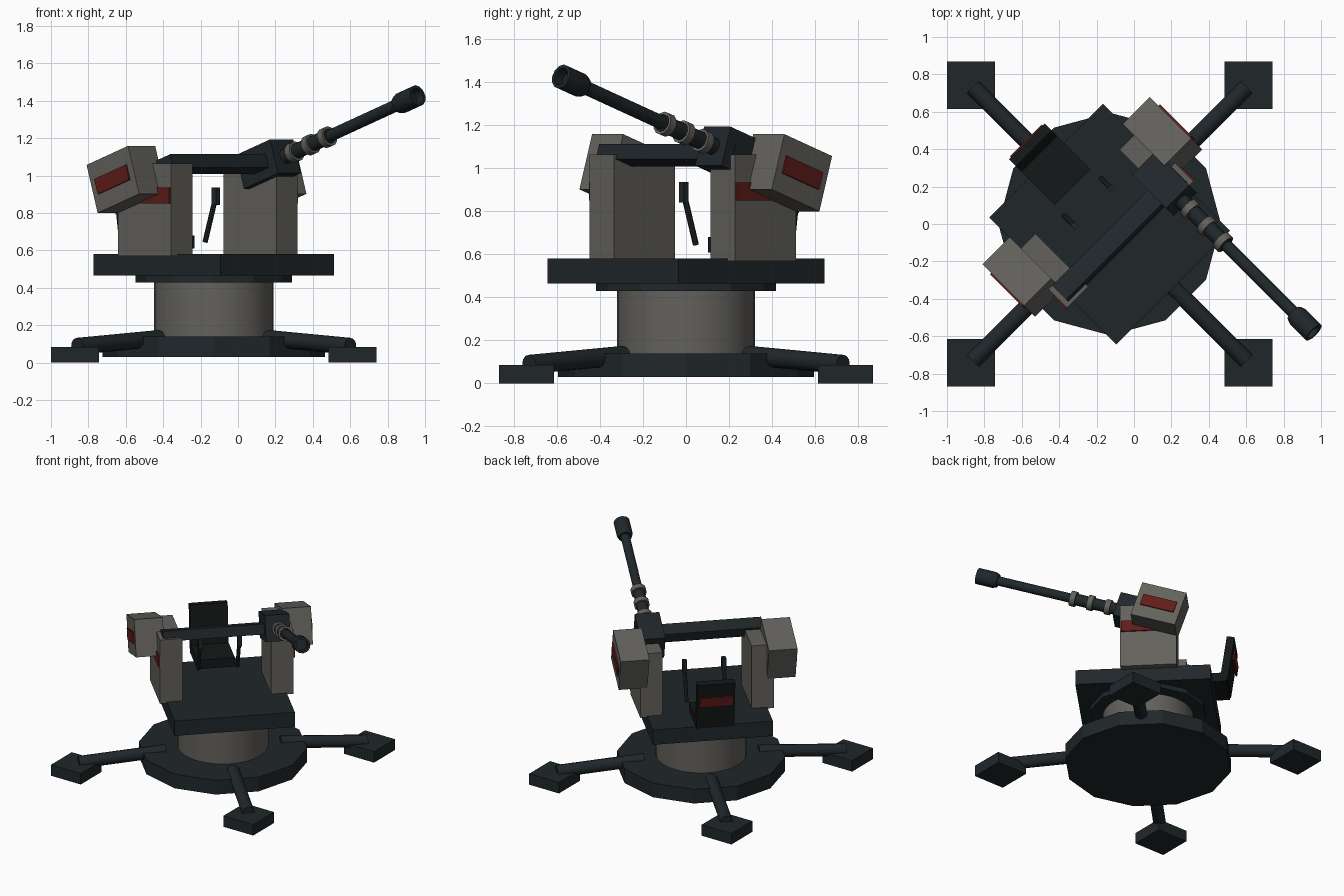
import bpy, bmesh, math
from mathutils import Matrix, Vector

if "Cube" in bpy.data.objects:
    bpy.data.objects.remove(bpy.data.objects["Cube"])


def mat(name, c):
    m = bpy.data.materials.new(name)
    m.diffuse_color = (*c, 1)
    m.use_nodes = True
    m.node_tree.nodes["Principled BSDF"].inputs["Base Color"].default_value = m.diffuse_color
    return m


DARK = mat("dark_metal", (0.014, 0.02, 0.023))
GREY = mat("warm_grey", (0.125, 0.12, 0.108))
RED = mat("red_panel", (0.12, 0.012, 0.01))
BLACK = mat("seat_black", (0.007, 0.009, 0.009))

BASE = Matrix.Translation((-0.13, 0, 0))
# Turret frame: local x points along the gun, local y to its side
TURRET = BASE @ Matrix.Rotation(math.radians(-45), 4, 'Z')
PITCH = 18


def finish(name, bm, m, material, smooth=False):
    bmesh.ops.transform(bm, matrix=m, verts=bm.verts)
    bmesh.ops.recalc_face_normals(bm, faces=bm.faces)
    me = bpy.data.meshes.new(name)
    bm.to_mesh(me)
    bm.free()
    ob = bpy.data.objects.new(name, me)
    bpy.context.collection.objects.link(ob)
    me.materials.append(material)
    if smooth:
        bpy.ops.object.select_all(action='DESELECT')
        ob.select_set(True)
        bpy.context.view_layer.objects.active = ob
        bpy.ops.object.shade_smooth_by_angle(angle=math.radians(35))
    return ob


def box(name, size, loc, material, frame=TURRET, pitch=0):
    bm = bmesh.new()
    bmesh.ops.create_cube(bm, size=1)
    m = (frame @ Matrix.Translation(loc)
         @ Matrix.Rotation(math.radians(-pitch), 4, 'Y')
         @ Matrix.Diagonal((*size, 1)))
    return finish(name, bm, m, material)


def lathe(name, profile, sides, m, material, smooth=False):
    """Revolve (radius, height) points around the local z axis."""
    bm = bmesh.new()
    vs = [bm.verts.new((r, 0, z)) for r, z in profile]
    es = [bm.edges.new(p) for p in zip(vs, vs[1:])]
    bmesh.ops.spin(bm, geom=vs + es, cent=(0, 0, 0), axis=(0, 0, 1),
                   angle=2 * math.pi, steps=sides)
    bmesh.ops.remove_doubles(bm, verts=bm.verts, dist=1e-4)
    return finish(name, bm, m, material, smooth)


def disc(r, z0, z1):
    return [(0, z0), (r, z0), (r, z1), (0, z1)]


def rod(name, a, b, r, sides, material, frame):
    a, b = Vector(a), Vector(b)
    q = (b - a).to_track_quat('Z', 'Y').to_matrix().to_4x4()
    return lathe(name, disc(r, 0, (b - a).length), sides,
                 frame @ Matrix.Translation(a) @ q, material, True)


# Base, column and bearing ring
lathe("base_disc", disc(0.595, 0.03, 0.14), 12, BASE, DARK)
lathe("column", disc(0.32, 0.14, 0.435), 32, BASE, GREY, True)
lathe("bearing_ring", disc(0.418, 0.43, 0.47), 12, BASE, DARK)

# Four legs with square feet
for i, (sx, sy) in enumerate([(1, 1), (-1, 1), (-1, -1), (1, -1)]):
    rod(f"leg_{i}", (sx * 0.29, sy * 0.29, 0.13), (sx * 0.73, sy * 0.73, 0.088),
        0.045, 12, DARK, BASE)
    box(f"foot_{i}", (0.256, 0.256, 0.085), (sx * 0.742, sy * 0.742, 0.0425), DARK, BASE)

# Rotating platform
box("platform", (0.96, 0.86, 0.115), (0, 0, 0.5225), DARK)

# Side supports with tilted ammo boxes and red panels
for side, s in (("left", 1), ("right", -1)):
    box(f"{side}_support", (0.40, 0.16, 0.495), (-0.044, s * 0.398, 0.8175), GREY)
    box(f"{side}_support_panel", (0.39, 0.012, 0.085), (-0.044, s * 0.482, 0.893), RED)
    box(f"{side}_ammo_box", (0.33, 0.205, 0.27), (-0.13, s * 0.53, 0.98), GREY, pitch=PITCH)
    box(f"{side}_ammo_panel", (0.25, 0.012, 0.085), (-0.13, s * 0.636, 0.98), RED, pitch=PITCH)
    # Control lever and grip
    rod(f"{side}_lever", (-0.205, s * 0.14, 0.645), (-0.13, s * 0.14, 0.87), 0.014, 8,
        DARK, TURRET)
    box(f"{side}_lever_grip", (0.035, 0.03, 0.095), (-0.125, s * 0.14, 0.89), DARK)

# Cross rail and receiver
box("cross_rail", (0.11, 0.90, 0.075), (0.08, 0, 1.062), DARK, pitch=PITCH)
box("receiver", (0.27, 0.175, 0.19), (0.055, 0.36, 1.062), DARK, pitch=PITCH)

# Barrel assembly, built along the receiver's tilted axis
GUN = (TURRET @ Matrix.Translation((0.055, 0.36, 1.062))
       @ Matrix.Rotation(math.radians(90 - PITCH), 4, 'Y'))
lathe("barrel_sleeve", disc(0.042, 0.10, 0.49), 12, GUN, DARK, True)
lathe("barrel", disc(0.033, 0.45, 1.06), 12, GUN, DARK, True)
for i, d in enumerate((0.205, 0.335, 0.465)):
    lathe(f"barrel_ring_{i}", disc(0.055, d - 0.02, d + 0.02), 12, GUN, GREY, True)
lathe("muzzle", [(0, 1.03), (0.048, 1.03), (0.058, 1.06), (0.058, 1.185), (0.042, 1.185),
                 (0.042, 1.13), (0, 1.13)], 12, GUN, DARK, True)

# Gunner seat
box("seat_cushion", (0.29, 0.27, 0.07), (-0.425, 0, 0.645), BLACK)
box("seat_back", (0.055, 0.27, 0.345), (-0.575, 0, 0.80), BLACK, pitch=8)
box("seat_back_panel", (0.012, 0.24, 0.075), (-0.622, 0, 0.83), RED, pitch=8)
